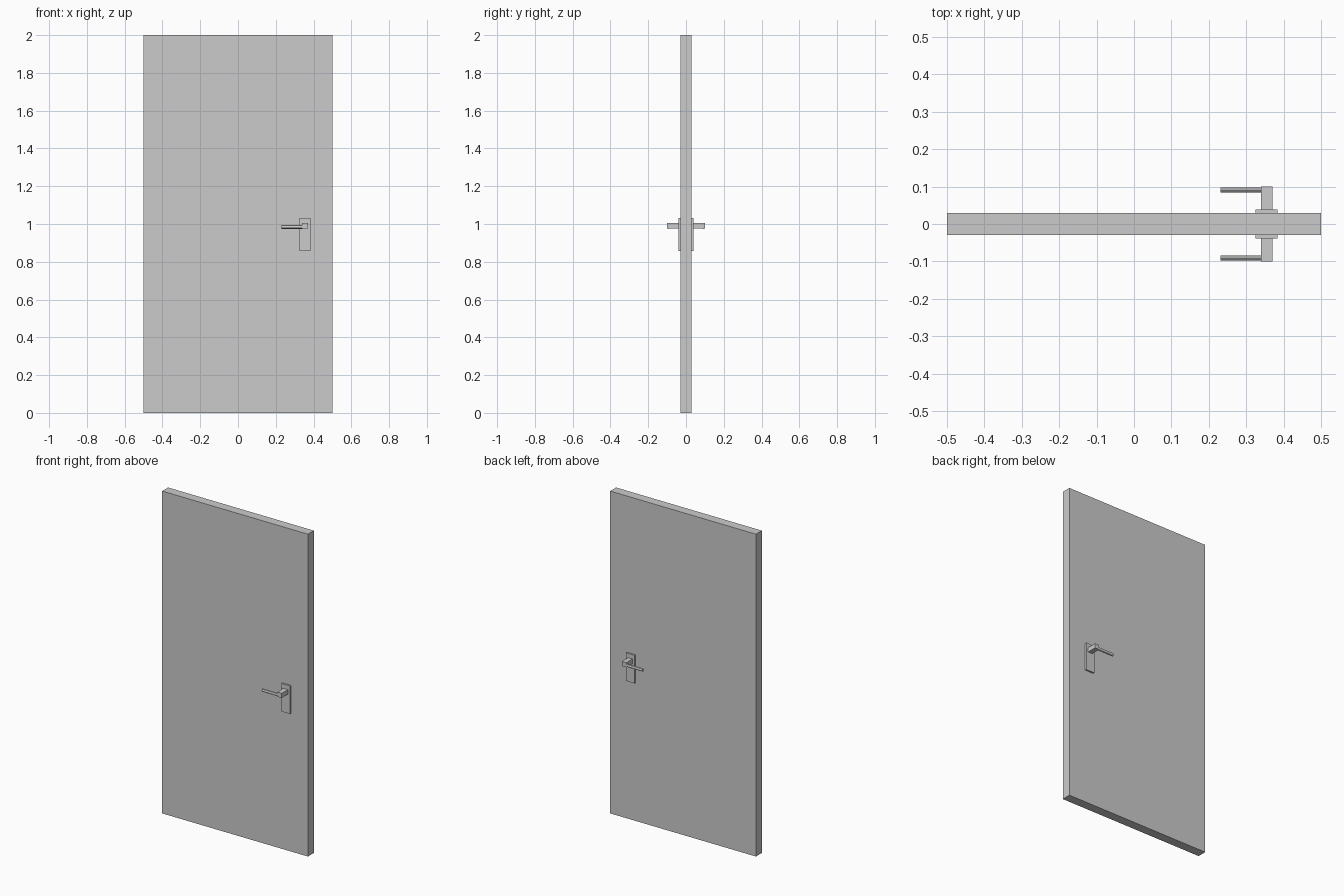
import bpy, bmesh, math

if "Cube" in bpy.data.objects:
    bpy.data.objects.remove(bpy.data.objects["Cube"])

T = 0.029                       # half thickness of the door
XS = [-0.5, -1/3, -1/12, 1/12, 1/3, 0.5]
ZS = [0, 7/6, 11/6, 2]


def make(name, bm):
    me = bpy.data.meshes.new(name)
    bm.to_mesh(me)
    bm.free()
    ob = bpy.data.objects.new(name, me)
    bpy.context.collection.objects.link(ob)
    return ob


def quad(bm, pts):
    bm.faces.new([bm.verts.new(p) for p in pts])


def face_xz(bm, x0, x1, z0, z1, side):
    pts = [(x0, side * T, z0), (x1, side * T, z0), (x1, side * T, z1), (x0, side * T, z1)]
    quad(bm, pts if side < 0 else pts[::-1])


def box(name, x0, x1, y0, y1, z0, z1):
    bm = bmesh.new()
    bmesh.ops.create_cube(bm, size=1)
    for v in bm.verts:
        v.co.x = (x0 + x1) / 2 + v.co.x * (x1 - x0)
        v.co.y = (y0 + y1) / 2 + v.co.y * (y1 - y0)
        v.co.z = (z0 + z1) / 2 + v.co.z * (z1 - z0)
    return make(name, bm)


def mirror_y(ob):
    m = ob.modifiers.new("both_sides", 'MIRROR')
    m.use_axis = (False, True, False)
    m.use_mirror_merge = False


# Door leaf and flush window panes
leaf, panes = bmesh.new(), bmesh.new()
for side in (-1, 1):
    for i in range(5):
        for k in range(3):
            target = panes if (k == 1 and i in (1, 3)) else leaf
            face_xz(target, XS[i], XS[i + 1], ZS[k], ZS[k + 1], side)
quad(leaf, [(-.5, -T, 2), (.5, -T, 2), (.5, T, 2), (-.5, T, 2)])
quad(leaf, [(-.5, T, 0), (.5, T, 0), (.5, -T, 0), (-.5, -T, 0)])
quad(leaf, [(.5, -T, 0), (.5, T, 0), (.5, T, 2), (.5, -T, 2)])
quad(leaf, [(-.5, T, 0), (-.5, -T, 0), (-.5, -T, 2), (-.5, T, 2)])
bmesh.ops.remove_doubles(leaf, verts=leaf.verts, dist=1e-5)
make("door_leaf", leaf)
make("window_panes", panes)

# Handle backplate and neck
mirror_y(box("handle_plate", 0.325, 0.384, -0.039, -T, 0.857, 1.031))
mirror_y(box("handle_neck", 0.340, 0.370, -0.10, -0.039, 0.976, 1.005))

# Lever: low-sided oval bar pointing to the door centre
bm = bmesh.new()
bmesh.ops.create_cone(bm, cap_ends=True, segments=8, radius1=1, radius2=1, depth=1)
for v in bm.verts:
    x, y, z = v.co
    v.co = (0.2865 + z * 0.111, -0.091 + y * 0.007, 0.985 - x * 0.0105)
bmesh.ops.recalc_face_normals(bm, faces=bm.faces)
mirror_y(make("handle_lever", bm))
